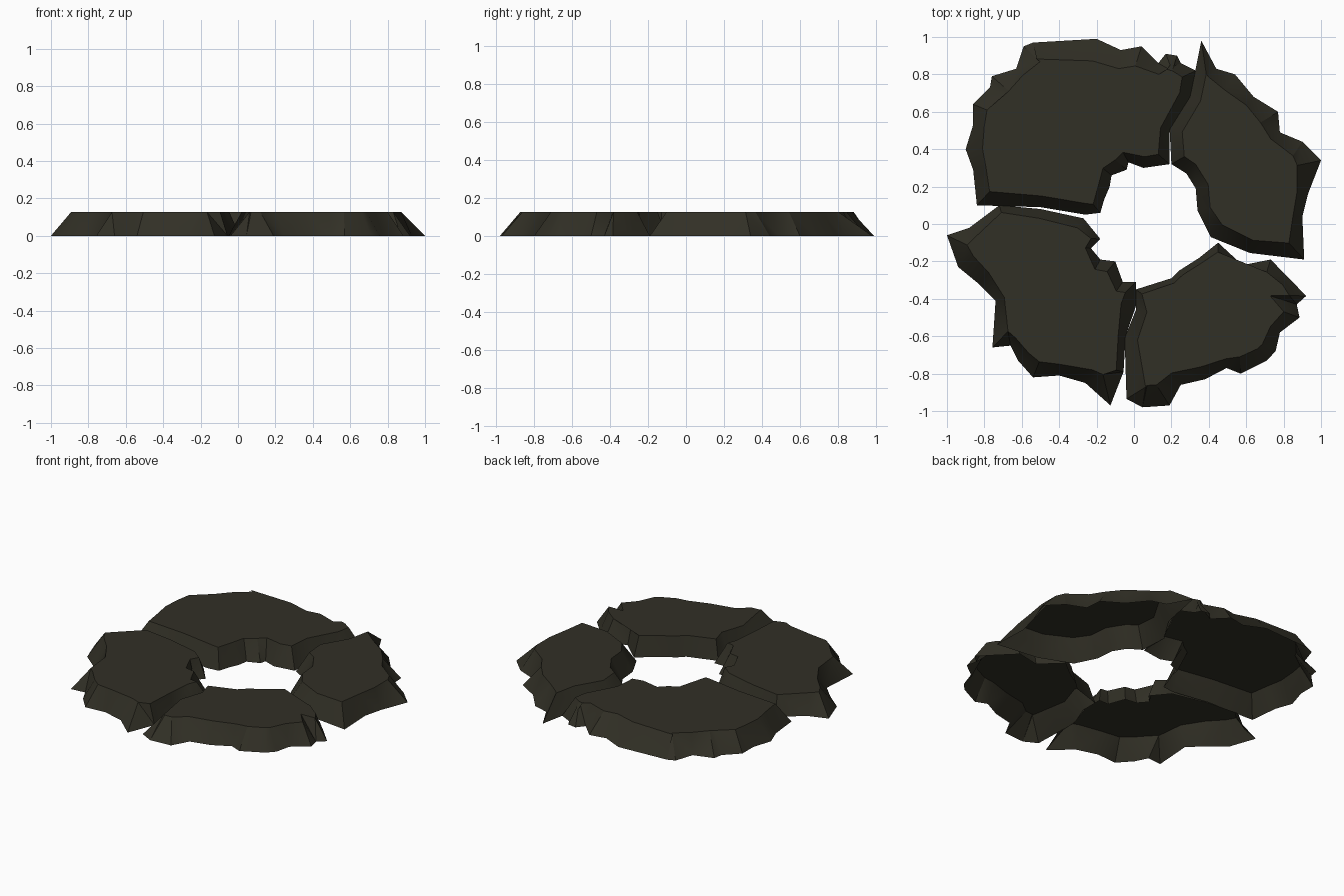
import bpy, bmesh
from mathutils import Vector

HEIGHT = 0.127

stone = bpy.data.materials.new("dark olive stone")
stone.diffuse_color = (0.031, 0.029, 0.019, 1)


def slab(name, outline):
    """Open-bottomed slab: outline rows are (x, y, distance the rim steps inward)."""
    n = len(outline)
    pts = [Vector(p[:2]) for p in outline]
    area = sum(pts[i - 1].x * pts[i].y - pts[i].x * pts[i - 1].y for i in range(n))
    if area < 0:
        outline, pts = outline[::-1], pts[::-1]
    bm = bmesh.new()
    low, top = [], []
    for i, p in enumerate(pts):
        a = (p - pts[i - 1]).normalized()
        b = (pts[(i + 1) % n] - p).normalized()
        t = (a + b).normalized()
        q = p + Vector((-t.y, t.x)) * outline[i][2]
        low.append(bm.verts.new((p.x, p.y, 0)))
        top.append(bm.verts.new((q.x, q.y, HEIGHT)))
    bm.faces.new(top)
    for i in range(n):
        j = (i + 1) % n
        bm.faces.new((low[i], low[j], top[j], top[i]))
    bmesh.ops.triangulate(bm, faces=bm.faces[:])
    me = bpy.data.meshes.new(name)
    bm.to_mesh(me)
    bm.free()
    me.materials.append(stone)
    ob = bpy.data.objects.new(name, me)
    bpy.context.collection.objects.link(ob)
    bpy.ops.object.select_all(action='DESELECT')
    ob.select_set(True)
    bpy.context.view_layer.objects.active = ob
    bpy.ops.object.shade_smooth_by_angle(angle=0.6)


# Back left slab, the largest
slab("back_left_slab", [
    (-.84, .10, .10), (-.50, .09, .06), (-.26, .05, .06), (-.18, .06, .06),
    (-.16, .13, .05), (-.13, .20, .06), (-.12, .26, .06), (-.04, .29, .08),
    (-.03, .33, .06), (.05, .30, .06), (.19, .32, .08), (.19, .50, .05),
    (.30, .68, .06), (.33, .82, .08), (.25, .86, .06), (.23, .90, .09),
    (.17, .91, .10), (.13, .86, .06), (.04, .95, .11), (-.07, .93, .10),
    (-.20, .99, .12), (-.54, .97, .09), (-.59, .95, .12), (-.63, .83, .05),
    (-.76, .79, .12), (-.77, .73, .10), (-.86, .64, .08), (-.86, .53, .06),
    (-.90, .40, .09), (-.86, .29, .07)])

# Back right slab with the sharp spike
slab("back_right_slab", [
    (.36, .98, .18), (.44, .83, .06), (.54, .80, .10), (.64, .68, .06),
    (.77, .60, .11), (.78, .49, .06), (.90, .44, .09), (1.0, .34, .13),
    (.93, .16, .06), (.90, .04, .05), (.91, -.19, .12), (.62, -.155, .07),
    (.41, -.07, .09), (.34, .07, .07), (.33, .19, .07), (.28, .27, .07),
    (.20, .32, .08), (.19, .51, .07), (.30, .68, .06)])

# Front right slab, with a crack notch on its right edge
slab("front_right_slab", [
    (.01, -.35, .04), (.20, -.29, .03), (.24, -.25, .03), (.35, -.18, .03),
    (.45, -.10, .05), (.58, -.22, .03), (.73, -.19, .07), (.83, -.29, .05),
    (.92, -.385, .09), (.87, -.43, .15), (.885, -.50, .09), (.78, -.58, .06),
    (.757, -.68, .08), (.71, -.73, .08), (.57, -.80, .09), (.495, -.77, .05),
    (.38, -.83, .07), (.25, -.86, .08), (.19, -.97, .13), (.045, -.98, .12),
    (-.04, -.935, .12), (-.05, -.61, .07), (.01, -.46, .06)])

# Front left slab
slab("front_left_slab", [
    (-1.0, -.06, .12), (-.94, -.23, .10), (-.83, -.32, .08), (-.74, -.41, .05),
    (-.757, -.66, .12), (-.66, -.65, .05), (-.62, -.73, .07), (-.54, -.82, .09),
    (-.40, -.81, .06), (-.26, -.85, .08), (-.126, -.97, .17), (-.056, -.79, .04),
    (-.045, -.60, .04), (.01, -.44, .08), (.01, -.31, .08), (-.06, -.31, .06),
    (-.10, -.20, .07), (-.18, -.19, .06), (-.23, -.13, .03), (-.18, -.08, .05),
    (-.27, .03, .06), (-.50, .08, .05), (-.72, .10, .04), (-.88, -.02, .06)])
